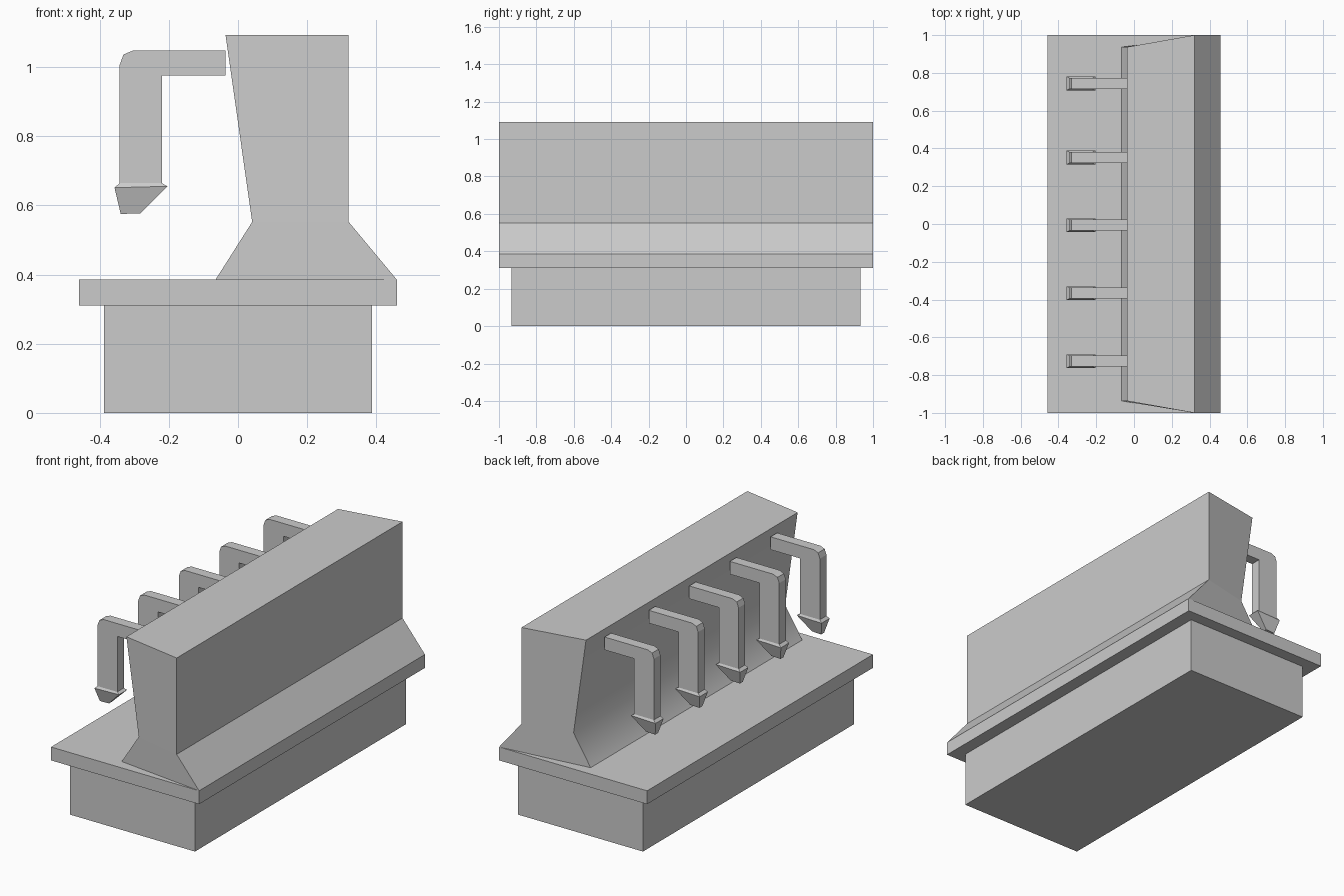
import bpy

if "Cube" in bpy.data.objects:
    bpy.data.objects.remove(bpy.data.objects["Cube"])


def mesh_object(name, verts, faces, smooth=()):
    mesh = bpy.data.meshes.new(name)
    mesh.from_pydata(verts, [], faces)
    for i in smooth:
        mesh.polygons[i].use_smooth = True
    mesh.update()
    obj = bpy.data.objects.new(name, mesh)
    bpy.context.collection.objects.link(obj)
    return obj


def box(name, hx, hy, z0, z1):
    bpy.ops.mesh.primitive_cube_add(size=1, location=(0, 0, (z0 + z1) / 2))
    obj = bpy.context.object
    obj.name = name
    obj.scale = (2 * hx, 2 * hy, z1 - z0)


def loft(name, rings):
    """Skin equal-sized rings, capping both ends."""
    n = len(rings[0])
    verts = [v for ring in rings for v in ring]
    faces = []
    for k in range(len(rings) - 1):
        for i in range(n):
            j = (i + 1) % n
            faces.append((k * n + i, k * n + j, (k + 1) * n + j, (k + 1) * n + i))
    faces.append(tuple(reversed(range(n))))
    faces.append(tuple(range((len(rings) - 1) * n, len(rings) * n)))
    return mesh_object(name, verts, faces)


def rect(x0, x1, y, hy, z0, z1):
    return [(x0, y - hy, z0), (x1, y - hy, z1), (x1, y + hy, z1), (x0, y + hy, z0)]


# Counter cabinet and overhanging top
box("cabinet", 0.387, 0.934, 0, 0.31)
box("counter_top", 0.459, 1.0, 0.31, 0.385)

# Waisted back panel: front x, back x, z at each level; front edge is narrower
levels = [(-0.065, 0.459, 0.385), (0.041, 0.32, 0.552), (-0.036, 0.32, 1.092)]
rings = [[(f, -0.937, z), (b, -1.0, z), (b, 1.0, z), (f, 0.937, z)]
         for f, b, z in levels]
panel = loft("dispenser_panel", rings)
# Only the concave tap-side faces are smooth
for i in (3, 7):
    panel.data.polygons[i].use_smooth = True

# Five bent taps with tapered nozzles
spout = [(-0.036, 1.047), (-0.304, 1.047), (-0.331, 1.036), (-0.342, 1.006),
         (-0.342, 0.663), (-0.22, 0.663), (-0.22, 0.975), (-0.036, 0.975)]
for k, y in enumerate((0.744, 0.352, -0.006, -0.366, -0.726)):
    loft(f"tap_spout_{k + 1}",
         [[(x, y + 0.029, z) for x, z in spout],
          [(x, y - 0.029, z) for x, z in spout]])
    loft(f"tap_nozzle_{k + 1}",
         [rect(-0.339, -0.282, y, 0.013, 0.575, 0.577),
          rect(-0.357, -0.204, y, 0.036, 0.651, 0.655),
          rect(-0.342, -0.22, y, 0.029, 0.664, 0.664)])

# Consistent outward normals
import bmesh
for obj in bpy.context.collection.objects:
    bm = bmesh.new()
    bm.from_mesh(obj.data)
    bmesh.ops.recalc_face_normals(bm, faces=bm.faces)
    bm.to_mesh(obj.data)
    bm.free()
